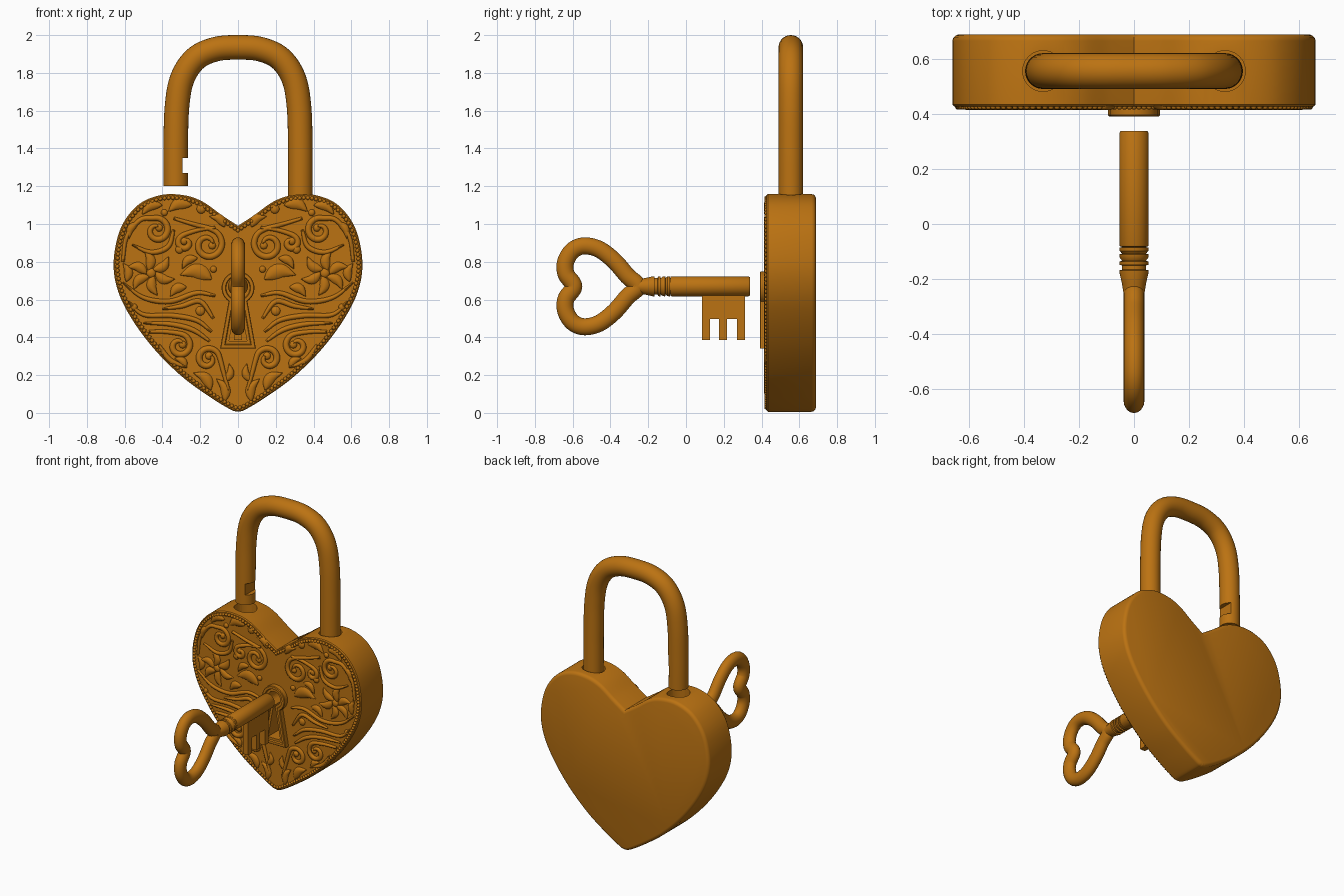
import bpy, bmesh, math
from mathutils import Vector

if "Cube" in bpy.data.objects:
    bpy.data.objects.remove(bpy.data.objects["Cube"])

brass = bpy.data.materials.new("antique_brass")
brass.diffuse_color = (0.50, 0.17, 0.006, 1)
brass.use_nodes = True
brass.node_tree.nodes["Principled BSDF"].inputs["Base Color"].default_value = brass.diffuse_color

def spline(p, n=8, closed=False):
    """Catmull-Rom curve through 2D points."""
    p = [Vector(q) for q in p]
    m = len(p)
    g = (lambda i: p[i % m]) if closed else (lambda i: p[i] if 0 <= i < m else (2*p[0]-p[1] if i < 0 else 2*p[-1]-p[-2]))
    out = []
    for i in range(m if closed else m - 1):
        a, b, c, d = g(i-1), g(i), g(i+1), g(i+2)
        for k in range(n):
            t = k / n
            out.append(0.5*(2*b + (c-a)*t + (2*a-5*b+4*c-d)*t*t + (3*b-a-3*c+d)*t**3))
    return out if closed else out + [p[-1]]

def offset(p, d):
    """Move a closed 2D outline inward by d, mitring corners."""
    m = len(p)
    s = 1 if sum(p[i-1].x*p[i].y - p[i].x*p[i-1].y for i in range(m)) > 0 else -1
    out = []
    for i in range(m):
        a, b = (p[i]-p[i-1]).normalized(), (p[(i+1) % m]-p[i]).normalized()
        na, nb = Vector((-a.y, a.x))*s, Vector((-b.y, b.x))*s
        out.append(p[i] + (na+nb)*(d/max(0.35, 1+na.dot(nb))))
    return out

front = lambda u, v, d: (u, d, v)      # outlines in the x-z plane
side = lambda u, v, d: (d, u, v)       # outlines in the y-z plane

def skin(bm, rings, cap=True, loop=False):
    vs = [[bm.verts.new(c) for c in r] for r in rings]
    n = len(vs[0])
    for j in range(len(vs) if loop else len(vs)-1):
        a, b = vs[j], vs[(j+1) % len(vs)]
        for i in range(n):
            bm.faces.new((a[i], a[(i+1) % n], b[(i+1) % n], b[i]))
    if cap and not loop:
        bm.faces.new(vs[0]); bm.faces.new(vs[-1])

def sweep(bm, path, width, depth, place, d0=0, closed=False, n=8):
    """Elliptical tube along a 2D path; width and depth are functions of t."""
    m, rings = len(path), []
    for i, q in enumerate(path):
        a = path[i-1] if closed or i else q
        b = path[(i+1) % m] if closed or i < m-1 else q
        t = (b-a).normalized()
        nrm, f = Vector((-t.y, t.x)), i/(m-1)
        rings.append([place(*(q + nrm*math.cos(2*math.pi*k/n)*width(f)), d0 + math.sin(2*math.pi*k/n)*depth(f)) for k in range(n)])
    skin(bm, rings, loop=closed)

def finish(name, bm, angle=35, cutter=False):
    bmesh.ops.recalc_face_normals(bm, faces=bm.faces)
    me = bpy.data.meshes.new(name)
    bm.to_mesh(me); bm.free()
    ob = bpy.data.objects.new(name, me)
    bpy.context.collection.objects.link(ob)
    me.materials.append(brass)
    if cutter:
        ob.hide_render = True
        ob.hide_set(True)
    else:
        bpy.ops.object.select_all(action='DESELECT')
        bpy.context.view_layer.objects.active = ob
        ob.select_set(True)
        bpy.ops.object.shade_smooth_by_angle(angle=math.radians(angle))
    return ob

def cut(ob, tool):
    mod = ob.modifiers.new("cut", 'BOOLEAN')
    mod.operation, mod.object, mod.solver = 'DIFFERENCE', tool, 'EXACT'

def cylinder(bm, x, y, z0, z1, r, n=40):
    skin(bm, [[(x+r*math.cos(2*math.pi*k/n), y+r*math.sin(2*math.pi*k/n), z) for k in range(n)] for z in (z0, z1)])

def box(bm, lo, hi):
    skin(bm, [[(lo[0], lo[1], z), (hi[0], lo[1], z), (hi[0], hi[1], z), (lo[0], hi[1], z)] for z in (lo[2], hi[2])])

# heart shaped body with rounded back edge
half = spline([(0, .99), (.09, 1.05), (.19, 1.12), (.29, 1.153), (.41, 1.153), (.53, 1.1), (.62, .98), (.658, .81),
               (.64, .66), (.57, .51), (.45, .345), (.3, .195), (.15, .085), (.04, .018), (0, .006)])
heart = half + [Vector((-q.x, q.y)) for q in half[-2:0:-1]]
bm = bmesh.new()
skin(bm, [[front(q.x, q.y, y) for q in offset(heart, o)] for y, o in
          ((.427, .006), (.433, 0), (.665, 0), (.676, .003), (.684, .011), (.688, .022))])
body = finish("heart_body", bm)

# keyhole outline, its recess and raised frame
arc = [Vector((.087*math.cos(math.radians(a)), .662+.087*math.sin(math.radians(a)))) for a in range(-55, 236, 10)]
key_out = arc + [Vector((-.095, .34)), Vector((.095, .34))]
bm = bmesh.new()
skin(bm, [[front(q.x, q.y, y) for q in offset(key_out, .04)] for y in (.38, .52)])
cut(body, finish("keyhole_cutter", bm, cutter=True))
bm = bmesh.new()
skin(bm, [[front(q.x, q.y, y) for q in offset(key_out, o)] for y, o in
          ((.43, 0), (.395, 0), (.391, .004), (.391, .02), (.402, .024), (.402, .04), (.43, .04))], loop=True)
finish("keyhole_frame", bm)

# shackle sockets
for s in (-1, 1):
    bm = bmesh.new()
    cylinder(bm, s*.33, .555, .95, 1.3, .074)
    cut(body, finish("socket_cutter", bm, cutter=True))

# open shackle with latch notch
arch = [(.33, 1.2), (.33, 1.4), (.323, 1.62), (.295, 1.77), (.225, 1.875), (.12, 1.925)]
path = spline([(-x, z) for x, z in arch] + [(0, 1.935)] + arch[::-1] + [(.33, .95)], 10)
bm = bmesh.new()
sweep(bm, path, lambda t: .065, lambda t: .065, front, .555, n=28)
shackle = finish("shackle", bm)
bm = bmesh.new()
box(bm, (-.295, .4, 1.27), (-.2, .7, 1.35))
cut(shackle, finish("notch_cutter", bm, cutter=True))

# beaded rim
bm = bmesh.new()
edge = offset(heart, .02)
edge.append(edge[0])
gap, run = .022, 0
for a, b in zip(edge, edge[1:]):
    L = (b-a).length
    while run < L:
        q = a.lerp(b, run/L)
        new = bmesh.ops.create_icosphere(bm, subdivisions=1, radius=.012)['verts']
        bmesh.ops.translate(bm, verts=new, vec=(q.x, .425, q.y))
        run += gap
    run -= L
finish("beaded_rim", bm, 60)

# filigree relief: scrolls, leaves and dots, mirrored left and right
bm = bmesh.new()
Y = .427
def stroke(pts, w=.017):
    sweep(bm, spline(pts, 6), lambda t: w*(.15+.85*math.sin(math.pi*min(1, .08+.9*t))**.6), lambda t: .013, front, Y)
def dot(x, z, r):
    new = bmesh.ops.create_uvsphere(bm, u_segments=14, v_segments=8, radius=1)['verts']
    for v in new:
        v.co = (x+v.co.x*r, Y+v.co.y*.014, z+v.co.z*r)
def scroll(pre, cx, cz, R, a0, turn):
    pts = list(pre)
    for k in range(13):
        a, r = math.radians(a0+turn*k/12), R*(1-.72*k/12)
        pts.append((cx+r*math.cos(a), cz+r*math.sin(a)))
    stroke(pts)
    dot(*pts[-1], .02)
def leaf(x, z, L, w, ang):
    a = math.radians(ang)
    d, s = Vector((math.cos(a), math.sin(a)))*L/2, Vector((-math.sin(a), math.cos(a)))*L*.1
    c = Vector((x, z))
    sweep(bm, spline([c-d-s, c+s, c+d-s], 6), lambda t: w/2*(.03+math.sin(math.pi*t**.85)), lambda t: .003+.011*math.sin(math.pi*t)**.5, front, Y)

scroll([(.34, 1.03), (.24, 1.0)], .16, .89, .085, 100, 450)
scroll([(.61, .80), (.59, .93), (.52, 1.02)], .43, .965, .07, 70, 420)
scroll([(.47, .43), (.39, .43)], .31, .355, .065, 90, 430)
scroll([(.05, .12), (.075, .21)], .16, .285, .065, 180, -430)
scroll([(.12, .98), (.2, .97), (.27, .95)], .28, .90, .04, 60, -360)
for pts in ([(.34, .97), (.37, .88), (.46, .85), (.56, .89)], [(.14, .43), (.22, .49), (.35, .515), (.5, .52), (.58, .59)],
            [(.15, .38), (.24, .44), (.36, .47), (.5, .475)], [(.12, .62), (.22, .635), (.36, .59), (.5, .61), (.61, .69)],
            [(.13, .5), (.2, .59), (.3, .565), (.4, .55)], [(.42, .36), (.36, .28), (.27, .24)]):
    stroke(pts, .014)
for k in range(6):
    a = 20+60*k
    leaf(.46+.075*math.cos(math.radians(a)), .74+.068*math.sin(math.radians(a)), .11, .05, a)
for l in ((.31, 1.095, .13, .06, -15), (.46, 1.085, .12, .05, -25), (.105, 1.02, .1, .045, 35), (.22, .735, .17, .075, 8),
          (.59, .745, .1, .045, 80), (.32, .65, .1, .05, -30), (.08, .125, .13, .05, 70), (.18, .175, .13, .055, 45),
          (.05, .21, .1, .04, 105), (.26, .8, .1, .045, -35), (.56, .97, .1, .04, -60), (.3, .27, .08, .04, 40)):
    leaf(*l)
for d in ((.195, 1.08, .025), (.31, .865, .022), (.2, .54, .025), (.46, .74, .025), (.39, 1.06, .018), (.13, .76, .018), (.55, .56, .018)):
    dot(*d)
dup = bmesh.ops.duplicate(bm, geom=bm.verts[:]+bm.edges[:]+bm.faces[:])['geom']
for v in dup:
    if isinstance(v, bmesh.types.BMVert):
        v.co.x *= -1
finish("filigree", bm, 60)

# key: turned shaft with collar rings
prof = [(-.275, .036), (-.25, .038), (-.215, .044), (-.175, .053), (-.168, .053), (-.166, .044), (-.15, .044)]
for y in (-.148, -.122, -.098):
    prof += [(y, .052), (y+.012, .053), (y+.014, .043)]
prof += [(-.083, .043), (-.081, .051), (-.076, .053), (.33, .053), (.338, .048)]
bm = bmesh.new()
skin(bm, [[(r*math.cos(2*math.pi*k/32), y, .67+r*math.sin(2*math.pi*k/32)) for k in range(32)] for y, r in prof])
finish("key_shaft", bm)

# heart shaped key bow
up = [(-.635, .735), (-.637, .80), (-.6, .86), (-.54, .884), (-.46, .866), (-.38, .805), (-.31, .725)]
loop = spline([(-.594, .67)] + up + [(-.255, .67)] + [(y, 1.34-z) for y, z in up[::-1]], 8, True)
bm = bmesh.new()
sweep(bm, loop, lambda t: .045, lambda t: .038, side, closed=True, n=20)
finish("key_bow", bm, 50)

# key bit with three teeth
bm = bmesh.new()
comb = [(.085, .64), (.085, .387), (.128, .387), (.128, .496), (.176, .496), (.176, .387), (.218, .387),
        (.218, .496), (.269, .496), (.269, .387), (.312, .387), (.312, .64)]
skin(bm, [[(x, y, z) for y, z in comb] for x in (-.02, .02)])
finish("key_bit", bm)
